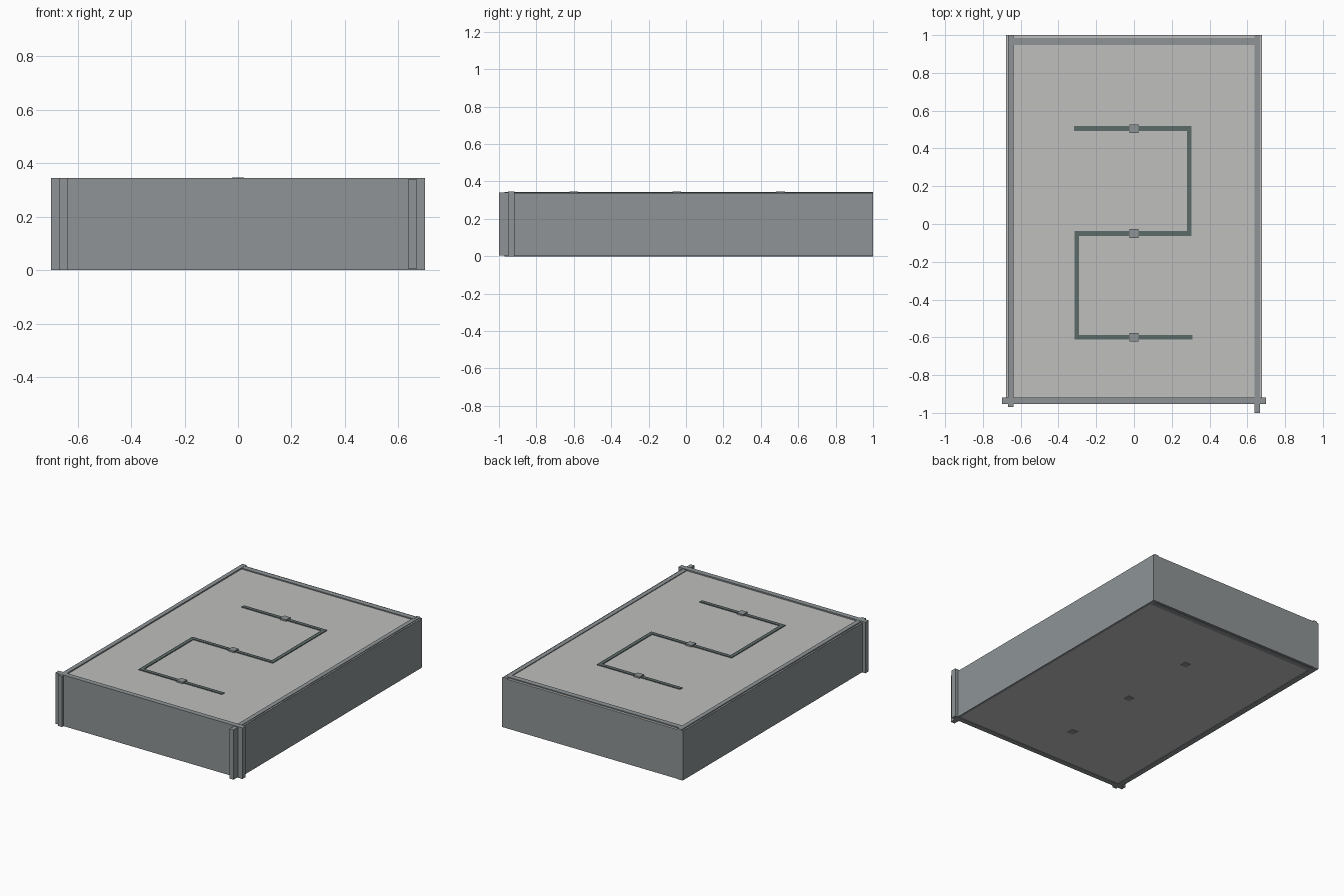
import bpy

if "Cube" in bpy.data.objects:
    bpy.data.objects.remove(bpy.data.objects["Cube"])


def mat(name, rgb):
    m = bpy.data.materials.new(name)
    lin = [((c / 255 + 0.055) / 1.055) ** 2.4 for c in rgb]
    m.diffuse_color = (*lin, 1)
    m.use_nodes = True
    m.node_tree.nodes["Principled BSDF"].inputs["Base Color"].default_value = m.diffuse_color
    return m


PANEL = mat("grey panel", (142, 148, 150))
BED = mat("light grey bed", (191, 192, 190))
CHANNEL = mat("dark green grey", (92, 107, 105))


def box(name, x0, x1, y0, y1, z0, z1, material):
    bpy.ops.mesh.primitive_cube_add(
        size=1, location=((x0 + x1) / 2, (y0 + y1) / 2, (z0 + z1) / 2))
    o = bpy.context.object
    o.name = name
    o.scale = (x1 - x0, y1 - y0, z1 - z0)
    bpy.ops.object.transform_apply(location=False, rotation=False, scale=True)
    o.data.materials.append(material)
    return o


# filled bed, its rim peeking out around the wall tops
box("bed", -0.675, 0.675, -0.94, 0.998, 0.003, 0.336, BED)

# side walls with uneven front ends, and thin outer skins
box("left_wall", -0.667, -0.637, -0.97, 1.0, 0, 0.344, PANEL)
box("right_wall", 0.637, 0.667, -1.0, 1.0, 0.004, 0.341, PANEL)
for name, s in (("left", -1), ("right", 1)):
    x0, x1 = sorted((s * 0.66, s * 0.677))
    box(name + "_skin", x0, x1, -0.94, 1.0, 0.002, 0.335, PANEL)

# front wall crossing past the sides, back wall and its skin
box("front_wall", -0.7, 0.7, -0.953, -0.918, 0, 0.345, PANEL)
box("back_wall", -0.65, 0.65, 0.948, 0.984, 0, 0.343, PANEL)
box("back_skin", -0.677, 0.677, 0.98, 1.0, 0.002, 0.335, PANEL)

# winding strip on the bed
path = [(-0.305, 0.505), (0.292, 0.505), (0.292, -0.05),
        (-0.303, -0.05), (-0.303, -0.6), (0.297, -0.6)]
h = 0.0125
for i, ((ax, ay), (bx, by)) in enumerate(zip(path, path[1:])):
    box(f"strip_{i + 1}", min(ax, bx) - h, max(ax, bx) + h,
        min(ay, by) - h, max(ay, by) + h, 0.33, 0.341, CHANNEL)

# posts running through the bed under the cross runs
for i, y in enumerate((0.505, -0.05, -0.6)):
    box(f"post_{i + 1}", -0.023, 0.023, y - 0.023, y + 0.023, 0, 0.347, PANEL)
